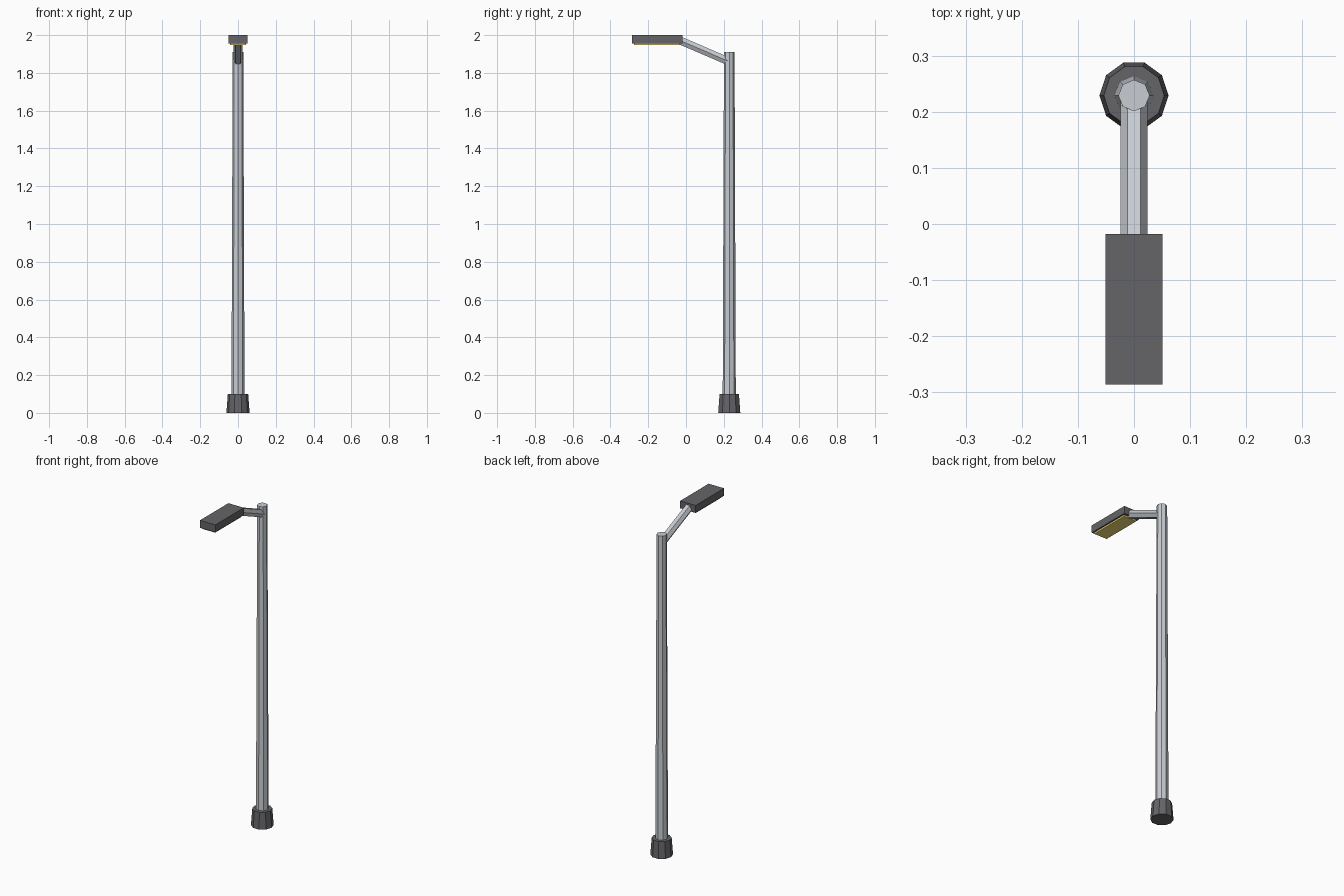
import bpy
import math
from mathutils import Vector

if "Cube" in bpy.data.objects:
    bpy.data.objects.remove(bpy.data.objects["Cube"])

POLE_Y = 0.229


def material(name, rgb):
    m = bpy.data.materials.new(name)
    m.diffuse_color = (*rgb, 1)
    m.use_nodes = True
    m.node_tree.nodes["Principled BSDF"].inputs["Base Color"].default_value = m.diffuse_color
    return m


def prism(name, start, end, r1, r2, sides, spin, mat):
    """Tapered flat-sided tube running from start to end."""
    a, b = Vector(start), Vector(end)
    bpy.ops.mesh.primitive_cone_add(vertices=sides, radius1=r1, radius2=r2,
                                    depth=(b - a).length)
    ob = bpy.context.object
    ob.name = name
    # spin the cross-section, then tilt about x towards the end point
    d = b - a
    ob.rotation_euler = (math.atan2(-d.y, d.z), 0, 0)
    for v in ob.data.vertices:
        v.co.rotate(spin)
    ob.location = (a + b) / 2
    ob.data.materials.append(mat)


def box(name, lo, hi, mat):
    lo, hi = Vector(lo), Vector(hi)
    bpy.ops.mesh.primitive_cube_add(size=1, location=(lo + hi) / 2)
    ob = bpy.context.object
    ob.name = name
    ob.scale = hi - lo
    ob.data.materials.append(mat)


def spin(deg):
    from mathutils import Euler
    return Euler((0, 0, math.radians(deg)))


dark = material("dark_metal", (0.13, 0.13, 0.14))
light = material("light_metal", (0.58, 0.61, 0.65))
yellow = material("lens_yellow", (0.95, 0.75, 0.2))

# Foot collar (10 sides, corners on the x axis) and tapered 8-sided pole
prism("base", (0, POLE_Y, 0), (0, POLE_Y, 0.10), 0.0615, 0.054, 10, spin(90), dark)
prism("pole", (0, POLE_Y, 0.02), (0, POLE_Y, 1.91), 0.035, 0.028, 8, spin(0), light)

# Six-sided sloping arm, flat on top
prism("arm", (0, 0.228, 1.86), (0, -0.03, 1.971), 0.024, 0.024, 6, spin(90), light)

# Lamp head with the lens beneath it
box("lamp_head", (-0.051, -0.286, 1.956), (0.051, -0.018, 2.0), dark)
box("lens", (-0.042, -0.275, 1.947), (0.042, -0.032, 1.96), yellow)
